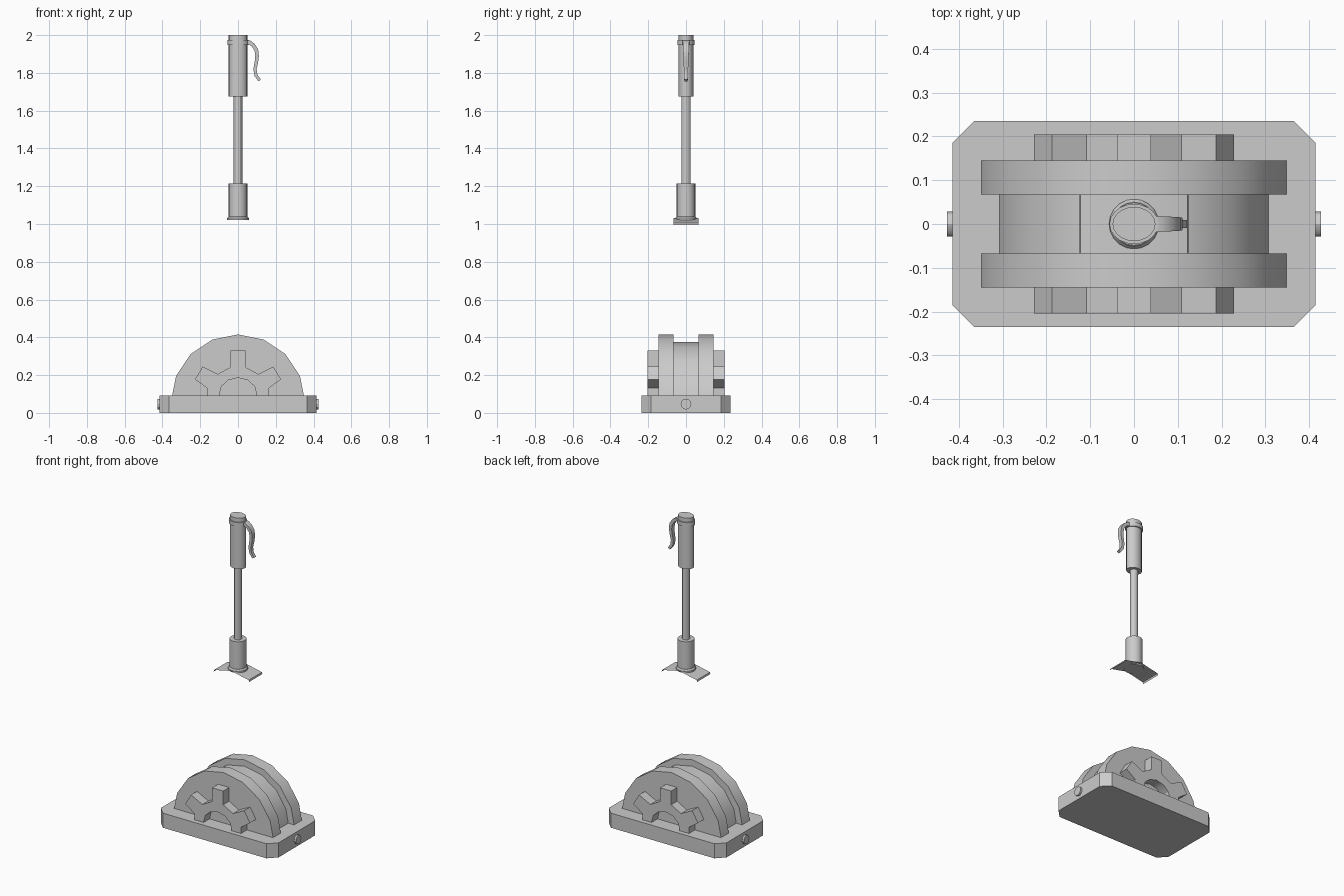
import bpy, bmesh
from math import sin, cos, pi, radians
from mathutils import Vector

if "Cube" in bpy.data.objects:
    bpy.data.objects.remove(bpy.data.objects["Cube"])


def finish(name, bm, angle=30):
    bmesh.ops.recalc_face_normals(bm, faces=bm.faces)
    me = bpy.data.meshes.new(name)
    bm.to_mesh(me)
    bm.free()
    ob = bpy.data.objects.new(name, me)
    bpy.context.collection.objects.link(ob)
    bpy.ops.object.select_all(action='DESELECT')
    bpy.context.view_layer.objects.active = ob
    ob.select_set(True)
    bpy.ops.object.shade_smooth_by_angle(angle=radians(angle))
    return ob


def extrude(name, pts, vec):
    """Closed profile of 3D points swept along vec."""
    bm = bmesh.new()
    face = bm.faces.new([bm.verts.new(p) for p in pts])
    out = bmesh.ops.extrude_face_region(bm, geom=[face])
    verts = [g for g in out['geom'] if isinstance(g, bmesh.types.BMVert)]
    bmesh.ops.translate(bm, verts=verts, vec=vec)
    return finish(name, bm)


def slab(name, xz, y0, y1):
    return extrude(name, [(x, y0, z) for x, z in xz], (0, y1 - y0, 0))


def half_round(r, zc=0.06):
    return [(r * cos(k * pi / 8), zc + r * sin(k * pi / 8)) for k in range(9)]


def lathe(name, rings, sides=20):
    """Stack of elliptical rings (rx, ry, z), capped at both ends."""
    bm = bmesh.new()
    rows = [[bm.verts.new((rx * cos(2 * pi * k / sides), ry * sin(2 * pi * k / sides), z))
             for k in range(sides)] for rx, ry, z in rings]
    for a, b in zip(rows, rows[1:]):
        for k in range(sides):
            j = (k + 1) % sides
            bm.faces.new((a[k], a[j], b[j], b[k]))
    bm.faces.new(rows[0])
    bm.faces.new(rows[-1])
    return finish(name, bm)


# Base plate with clipped corners
bx, by, c = 0.415, 0.235, 0.05
extrude("base_plate", [(-bx, -by + c, 0), (-bx + c, -by, 0), (bx - c, -by, 0), (bx, -by + c, 0),
                       (bx, by - c, 0), (bx - c, by, 0), (-bx + c, by, 0), (-bx, by - c, 0)],
        (0, 0, 0.093))

# Small bolt at each end of the base
for side, label in ((-1, "left"), (1, "right")):
    ring = [(side * 0.40, 0.028 * cos(k * pi / 6), 0.046 + 0.028 * sin(k * pi / 6))
            for k in range(12)]
    extrude("end_bolt_" + label, ring, (side * 0.027, 0, 0))

# Drum between two larger half discs
slab("drum", half_round(0.314), -0.07, 0.07)
for s, label in ((-1, "front"), (1, "back")):
    slab("half_disc_" + label, half_round(0.355), s * 0.067, s * 0.145)

# Half gears with an open hub, one on each outer face
right = [(0.1, 0.09), (0.164, 0.09), (0.164, 0.132), (0.228, 0.177), (0.187, 0.245),
         (0.108, 0.205), (0.039, 0.243), (0.039, 0.33)]
hub = [(-0.088, 0.14), (-0.052, 0.173), (0, 0.186), (0.052, 0.173), (0.088, 0.14)]
gear = right + [(-x, z) for x, z in reversed(right)] + hub
for s, label in ((-1, "front"), (1, "back")):
    slab("half_gear_" + label, gear, s * 0.143, s * 0.205)

# Thin bent foot sheet under the handle
bm = bmesh.new()
rows = [[bm.verts.new((x, y, z)) for y in (-0.067, 0.067)]
        for x, z in ((-0.125, 0.995), (-0.122, 1.006), (0, 1.032), (0.122, 1.006), (0.125, 0.995))]
for a, b in zip(rows, rows[1:]):
    bm.faces.new((a[0], b[0], b[1], a[1]))
finish("foot_sheet", bm)

# Handle shaft parts
lathe("foot_collar", [(0.057, 0.057, 1.02), (0.057, 0.057, 1.031), (0.05, 0.05, 1.04)])
lathe("lower_sleeve", [(0.049, 0.049, 1.03), (0.049, 0.049, 1.215)])
lathe("rod", [(0.023, 0.023, 1.2), (0.023, 0.023, 1.69)], 12)
lathe("grip", [(0.049, 0.039, 1.675), (0.049, 0.039, 2.0)])
lathe("grip_band", [(0.056, 0.046, 1.948), (0.056, 0.046, 1.974)])

# Curved lever, narrowing towards its tip
path = [(0.04, 1.963), (0.06, 1.961), (0.08, 1.948), (0.097, 1.922), (0.101, 1.89),
        (0.097, 1.855), (0.09, 1.82), (0.095, 1.787), (0.115, 1.76)]
bm = bmesh.new()
rows = []
n = len(path) - 1
for i, (x, z) in enumerate(path):
    a, b = path[max(i - 1, 0)], path[min(i + 1, n)]
    t = Vector((b[0] - a[0], b[1] - a[1])).normalized()
    h = 0.011 - 0.003 * i / n
    w = 0.019 - 0.010 * i / n
    nx, nz = -t.y * h, t.x * h
    rows.append([bm.verts.new(v) for v in ((x + nx, -w, z + nz), (x + nx, w, z + nz),
                                           (x - nx, w, z - nz), (x - nx, -w, z - nz))])
for a, b in zip(rows, rows[1:]):
    for k in range(4):
        j = (k + 1) % 4
        bm.faces.new((a[k], a[j], b[j], b[k]))
bm.faces.new(rows[0])
bm.faces.new(rows[-1])
finish("lever", bm, 40)
